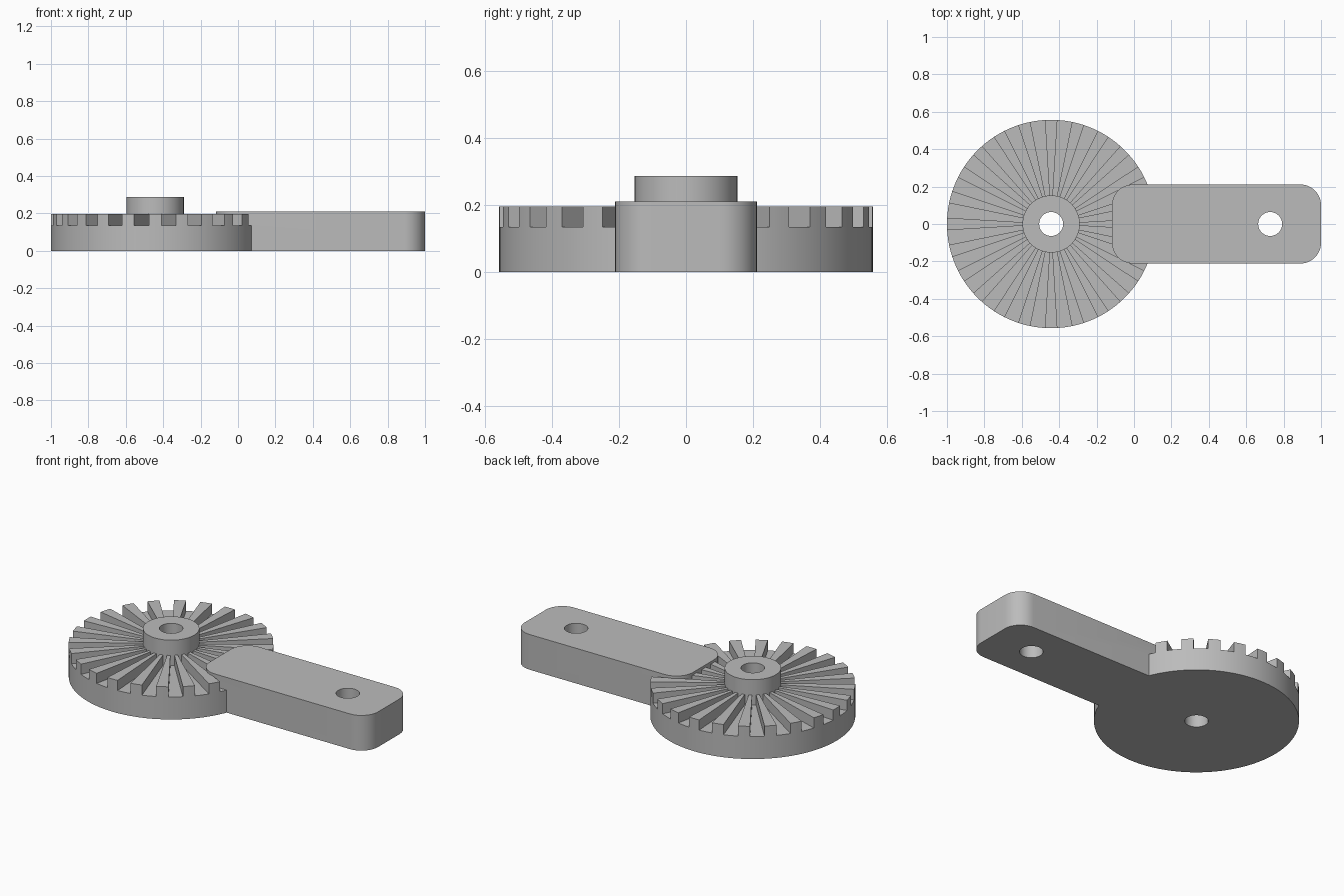
import bpy, bmesh
from math import sin, cos, pi, radians

cube = bpy.data.objects.get("Cube")
if cube:
    bpy.data.objects.remove(cube, do_unlink=True)

GEAR_X, GEAR_R, GEAR_TOP, TOOTH_TOP = -0.443, 0.557, 0.135, 0.196
HUB_R, HUB_TOP = 0.153, 0.287
HOLE_X, HOLE_R = 0.728, 0.064
ARM_MIN, ARM_MAX, ARM_HALF, ARM_TOP, CORNER = -0.117, 1.0, 0.211, 0.211, 0.11
TEETH = 24

grey = bpy.data.materials.new("plain grey")
grey.use_nodes = True
colour = (0.5, 0.5, 0.5, 1)
grey.diffuse_color = colour
grey.node_tree.nodes["Principled BSDF"].inputs["Base Color"].default_value = colour


def arc(x, y, r, start, end, steps):
    """Points along an arc, angles in degrees."""
    angles = [radians(start + (end - start) * i / steps) for i in range(steps + 1)]
    return [(x + r * cos(a), y + r * sin(a)) for a in angles]


def prisms(name, outlines, z0, z1):
    """One object made of upright prisms, one for each outline."""
    bm = bmesh.new()
    for outline in outlines:
        base = bm.faces.new([bm.verts.new((x, y, z0)) for x, y in outline])
        top = bmesh.ops.extrude_face_region(bm, geom=[base])["geom"]
        moved = [v for v in top if isinstance(v, bmesh.types.BMVert)]
        bmesh.ops.translate(bm, verts=moved, vec=(0, 0, z1 - z0))
    bmesh.ops.recalc_face_normals(bm, faces=bm.faces)
    mesh = bpy.data.meshes.new(name)
    bm.to_mesh(mesh)
    bm.free()
    mesh.materials.append(grey)
    obj = bpy.data.objects.new(name, mesh)
    bpy.context.collection.objects.link(obj)
    return obj


def cylinder(name, x, r, z0, z1, sides):
    return prisms(name, [arc(x, 0, r, 0, 360, sides)[:-1]], z0, z1)


def select(obj):
    bpy.ops.object.select_all(action="DESELECT")
    obj.select_set(True)
    bpy.context.view_layer.objects.active = obj


def combine(obj, tool, operation):
    """Apply a boolean and discard the tool."""
    mod = obj.modifiers.new("boolean", "BOOLEAN")
    mod.operation, mod.solver, mod.object = operation, "EXACT", tool
    select(obj)
    bpy.ops.object.modifier_apply(modifier=mod.name)
    bpy.data.objects.remove(tool, do_unlink=True)


# Gear disc with raised hub and rounded lever arm, fused into one body
body = cylinder("gear_body_and_arm", GEAR_X, GEAR_R, 0, GEAR_TOP, 120)
hub = cylinder("hub", GEAR_X, HUB_R, 0.05, HUB_TOP, 64)
arm_outline = []
for x, y, start in ((ARM_MAX - CORNER, ARM_HALF - CORNER, 0),
                    (ARM_MIN + CORNER, ARM_HALF - CORNER, 90),
                    (ARM_MIN + CORNER, CORNER - ARM_HALF, 180),
                    (ARM_MAX - CORNER, CORNER - ARM_HALF, 270)):
    arm_outline += arc(x, y, CORNER, start, start + 90, 12)
arm = prisms("arm", [arm_outline], 0, ARM_TOP)
combine(body, hub, "UNION")
combine(body, arm, "UNION")

# Shaft hole and arm pin hole
for x in (GEAR_X, HOLE_X):
    combine(body, cylinder("drill", x, HOLE_R, -0.1, 0.5, 48), "DIFFERENCE")

# Radial face teeth, tapering in toward the hub
half = 3.43
wedges = []
for i in range(TEETH):
    a = i * 360 / TEETH
    wedges.append(arc(GEAR_X, 0, GEAR_R, a - half, a + half, 4)
                  + arc(GEAR_X, 0, HUB_R - 0.01, a + half, a - half, 1))
teeth = prisms("face_teeth", wedges, GEAR_TOP, TOOTH_TOP)

for obj in (body, teeth):
    select(obj)
    bpy.ops.object.shade_smooth_by_angle(angle=radians(30))
